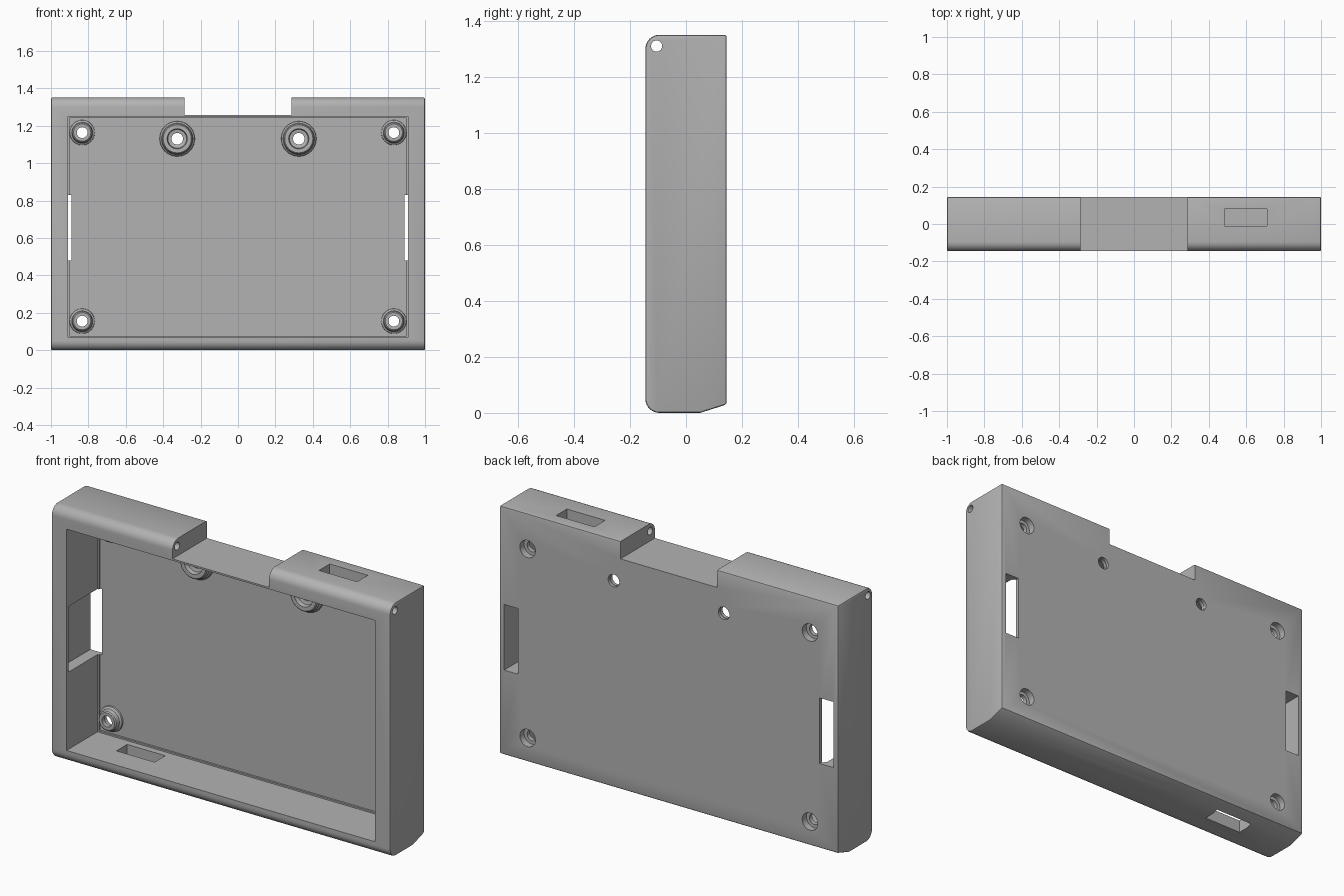
import bpy, bmesh, math
from mathutils import Matrix, Vector

if "Cube" in bpy.data.objects:
    bpy.data.objects.remove(bpy.data.objects["Cube"])

grey = bpy.data.materials.new("plain grey")
grey.use_nodes = True
COLOUR = (0.45, 0.45, 0.45, 1)
grey.diffuse_color = COLOUR
grey.node_tree.nodes["Principled BSDF"].inputs["Base Color"].default_value = COLOUR

FRONT, BACK, FLOOR = -0.145, 0.145, 0.125
TOP = 1.35


def make(name, bm):
    bmesh.ops.recalc_face_normals(bm, faces=bm.faces)
    mesh = bpy.data.meshes.new(name)
    bm.to_mesh(mesh)
    bm.free()
    mesh.materials.append(grey)
    ob = bpy.data.objects.new(name, mesh)
    bpy.context.collection.objects.link(ob)
    return ob


def activate(ob):
    bpy.ops.object.select_all(action="DESELECT")
    ob.select_set(True)
    bpy.context.view_layer.objects.active = ob


def smooth(ob):
    activate(ob)
    bpy.ops.object.shade_smooth_by_angle(angle=math.radians(30))


def box(x, y, z):
    """Box cutter from three (low, high) ranges."""
    bm = bmesh.new()
    size = Vector([r[1] - r[0] for r in (x, y, z)])
    mid = Vector([(r[0] + r[1]) / 2 for r in (x, y, z)])
    bmesh.ops.create_cube(bm, size=1, matrix=Matrix.Translation(mid) @ Matrix.Diagonal(size).to_4x4())
    return make("cutter", bm)


def rod(centre, radius, length, axis):
    """Cylinder cutter along x or y."""
    bm = bmesh.new()
    turn = Matrix.Rotation(math.pi / 2, 4, "Y" if axis == "x" else "X")
    bmesh.ops.create_cone(bm, cap_ends=True, segments=32, radius1=radius, radius2=radius,
                          depth=length, matrix=Matrix.Translation(centre) @ turn)
    return make("cutter", bm)


def cut(ob, cutter):
    cutter.hide_render = True
    activate(ob)
    mod = ob.modifiers.new("cut", "BOOLEAN")
    mod.operation, mod.solver, mod.object = "DIFFERENCE", "EXACT", cutter
    bpy.ops.object.modifier_apply(modifier=mod.name)
    bpy.data.objects.remove(cutter)


def arc(y, z, radius, start, end, steps=8):
    angles = [math.radians(start + (end - start) * i / steps) for i in range(steps + 1)]
    return [(y + radius * math.cos(a), z + radius * math.sin(a)) for a in angles]


# Case body: side profile with rounded front edges and a sloped rear foot
R = 0.05
profile = arc(FRONT + R, TOP - R, R, 90, 180) + arc(FRONT + R, R, R, 180, 270)
profile += [(0.05, 0), (BACK, 0.03), (BACK, TOP)]
bm = bmesh.new()
face = bm.faces.new([bm.verts.new((-1, y, z)) for y, z in profile])
extruded = bmesh.ops.extrude_face_region(bm, geom=[face])["geom"]
bmesh.ops.translate(bm, vec=(2, 0, 0), verts=[v for v in extruded if isinstance(v, bmesh.types.BMVert)])
case = make("case_body", bm)
activate(case)
bevel = case.modifiers.new("edge_bevel", "BEVEL")
bevel.width, bevel.segments, bevel.angle_limit = 0.008, 2, math.radians(30)
bpy.ops.object.modifier_apply(modifier=bevel.name)

# Main cavity with a small step around its floor
cut(case, box((-0.91, 0.91), (-0.3, 0.115), (0.068, 1.248)))
cut(case, box((-0.902, 0.902), (0, FLOOR), (0.076, 1.24)))

# Notch in the top edge, and the hinge pin bore
cut(case, box((-0.285, 0.285), (-0.3, 0.3), (1.257, 1.5)))
cut(case, rod((0, -0.105, 1.31), 0.02, 3, "x"))

# Side slots open to the rear; port openings in the top and bottom walls
for low, high in ((-0.972, -0.89), (0.89, 0.972)):
    cut(case, box((low, high), (-0.13, 0.3), (0.48, 0.83)))
cut(case, box((0.485, 0.71), (-0.01, 0.08), (1.2, 1.5)))
cut(case, box((-0.71, -0.485), (-0.01, 0.08), (-0.1, 0.1)))

# Screw bosses: lathe profiles of (radius, depth)
CORNER = [(0.068, 0.13), (0.066, 0.117), (0.056, 0.11), (0.052, 0.09), (0.046, 0.085),
          (0.029, 0.085), (0.029, 0.108), (0.047, 0.108), (0.047, 0.13)]
LARGE = [(0.095, 0.13), (0.093, 0.115), (0.084, 0.107), (0.08, 0.09), (0.075, 0.086),
         (0.054, 0.086), (0.05, 0.108), (0.031, 0.112), (0.031, 0.13)]


def boss(name, x, z, shape, hole):
    cut(case, rod((x, 0.13, z), hole, 0.1, "y"))
    bm = bmesh.new()
    verts = [bm.verts.new((r, y, 0)) for r, y in shape]
    edges = [bm.edges.new((verts[i - 1], verts[i])) for i in range(len(verts))]
    bmesh.ops.spin(bm, geom=verts + edges, cent=(0, 0, 0), axis=(0, 1, 0),
                   angle=2 * math.pi, steps=32, use_merge=True)
    bmesh.ops.remove_doubles(bm, verts=bm.verts, dist=0.0001)
    ob = make(name, bm)
    ob.location = (x, 0, z)
    smooth(ob)


for side, sign in (("left", 1), ("right", -1)):
    boss("upper_corner_boss_" + side, sign * 0.833, 1.163, CORNER, 0.046)
    boss("lower_corner_boss_" + side, sign * 0.833, 0.155, CORNER, 0.046)
    boss("large_boss_" + side, sign * 0.325, 1.13, LARGE, 0.033)

smooth(case)
